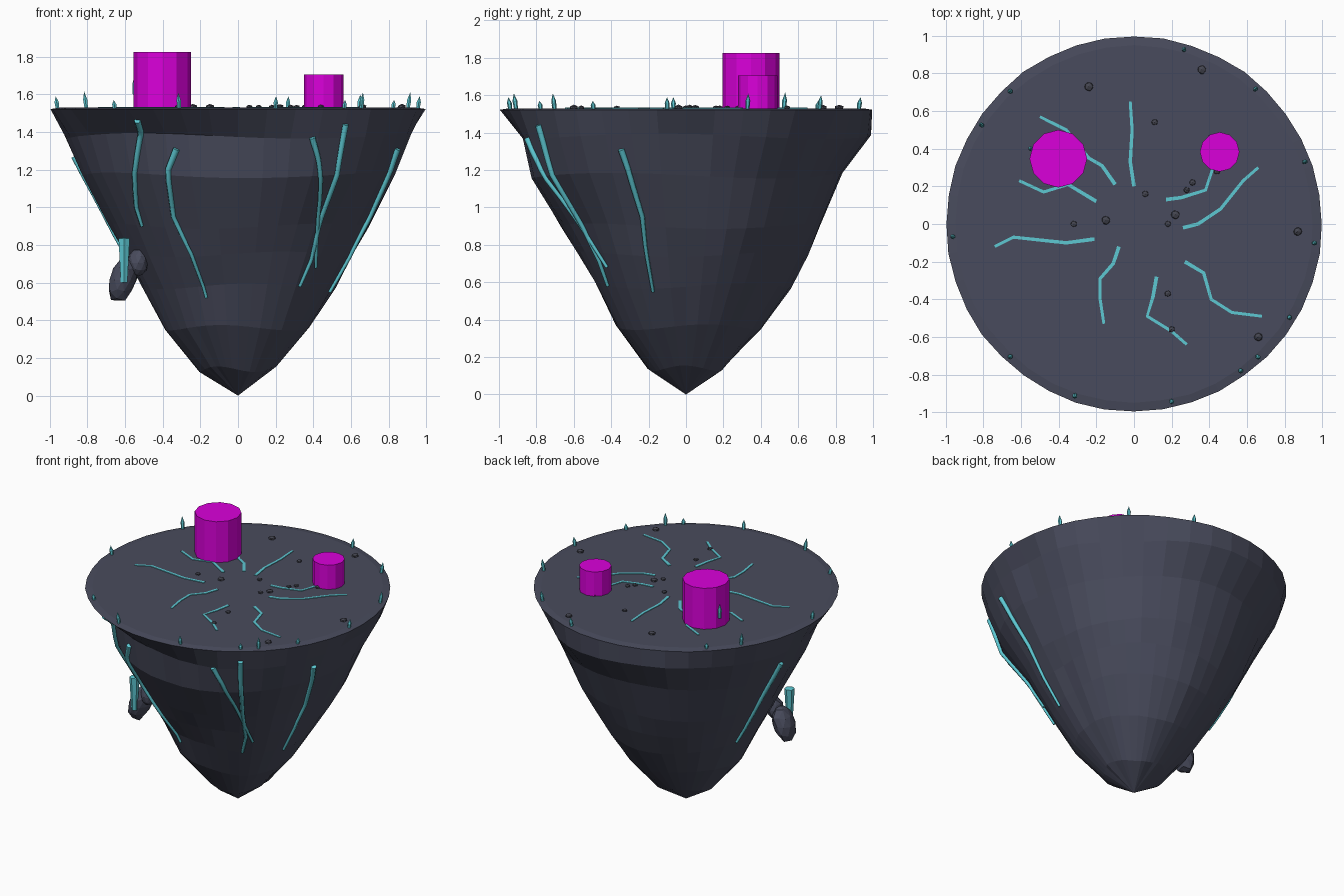
import bpy, bmesh, math, random
from mathutils import Vector
from mathutils.bvhtree import BVHTree

random.seed(4)
cube = bpy.data.objects.get("Cube")
if cube:
    bpy.data.objects.remove(cube, do_unlink=True)


def material(name, color):
    mat = bpy.data.materials.new(name)
    mat.use_nodes = True
    rgba = (*color, 1)
    mat.diffuse_color = rgba
    bsdf = mat.node_tree.nodes["Principled BSDF"]
    bsdf.inputs["Base Color"].default_value = rgba
    bsdf.inputs["Roughness"].default_value = .8
    return mat


STONE = material("slate stone", (.066, .071, .109))
PEBBLE = material("dark pebble", (.058, .06, .08))
TEAL = material("teal crystal", (.11, .58, .65))
MAGENTA = material("magenta", (.7, 0, .7))
TOP = 1.53


def finish(name, bm, mat):
    bmesh.ops.recalc_face_normals(bm, faces=bm.faces)
    mesh = bpy.data.meshes.new(name)
    bm.to_mesh(mesh)
    bm.free()
    mesh.materials.append(mat)
    obj = bpy.data.objects.new(name, mesh)
    bpy.context.collection.objects.link(obj)
    return obj


def bump(angle, center, width):
    off = (math.degrees(angle) - center) / width
    return math.exp(-off * off / 2)


def island():
    # Each ring: height, mean radius, extra radius toward the back, ridge, notch
    rings = [(TOP, .95, 0, 0, 0), (1.522, .997, 0, 0, 0), (1.38, .915, .075, .095, .06),
             (1.17, .82, .02, .075, .02), (.9, .685, .04, .055, 0),
             (.75, .605, .045, .055, 0), (.58, .51, .045, .05, 0),
             (.36, .385, .01, .01, 0), (.14, .2, 0, 0, 0)]
    sides = 40
    bm = bmesh.new()
    loops = []
    for level, (z, radius, lean, ridge, notch) in enumerate(rings):
        rough = .006 if level > 1 else .003
        loop = []
        for i in range(sides):
            a = math.tau * i / sides
            # Broad ridge on the front left flank, small notch at the back left
            r = radius + lean * math.sin(a)
            r += ridge * bump(a, 312, 26) - notch * bump(a, 50, 12)
            r += random.uniform(-rough, rough)
            height = z
            if level > 1:
                height += .015 * math.sin(3 * a + level)
            loop.append(bm.verts.new((r * math.cos(a), r * math.sin(a), height)))
        loops.append(loop)
    bm.faces.new(loops[0])
    for upper, lower in zip(loops, loops[1:]):
        for i in range(sides):
            j = (i + 1) % sides
            bm.faces.new((upper[i], upper[j], lower[j], lower[i]))
    tip = bm.verts.new((0, 0, 0))
    for i in range(sides):
        bm.faces.new((loops[-1][i], loops[-1][(i + 1) % sides], tip))
    surface = BVHTree.FromBMesh(bm)
    finish("floating_island", bm, STONE)
    return surface


def pillar(name, x, y, radius, height):
    bm = bmesh.new()
    bmesh.ops.create_cone(bm, cap_ends=True, segments=12, radius1=radius,
                          radius2=radius, depth=height)
    bmesh.ops.translate(bm, verts=bm.verts, vec=(x, y, TOP + height / 2))
    finish(name, bm, MAGENTA)


def top_vein(path):
    # Thin flat ribbon that narrows outward
    bm = bmesh.new()
    points = [Vector(p) for p in path]
    pairs = []
    for i, p in enumerate(points):
        along = points[min(i + 1, len(points) - 1)] - points[max(i - 1, 0)]
        side = Vector((-along.y, along.x)).normalized() * (.01 - .003 * i / len(points))
        pairs.append([bm.verts.new((*q, TOP + .004)) for q in (p + side, p - side)])
    for (a, b), (c, d) in zip(pairs, pairs[1:]):
        bm.faces.new((a, b, d, c))
    made = bmesh.ops.extrude_face_region(bm, geom=bm.faces[:])["geom"]
    lower = [v for v in made if isinstance(v, bmesh.types.BMVert)]
    bmesh.ops.translate(bm, verts=lower, vec=(0, 0, -.006))
    finish("top_vein", bm, TEAL)


def side_vein(path, surface):
    # Tapered tube laid onto the flank
    points = []
    for p, q in zip(path, path[1:]):
        points += [Vector(p).lerp(Vector(q), i / 4) for i in range(4)]
    points.append(Vector(path[-1]))
    curve = bpy.data.curves.new("side_vein", "CURVE")
    curve.dimensions = "3D"
    curve.bevel_depth = 1
    curve.bevel_resolution = 1
    curve.use_fill_caps = True
    spline = curve.splines.new("POLY")
    spline.points.add(len(points) - 1)
    for i, p in enumerate(points):
        out = Vector((p.x, p.y, 0)).normalized()
        hit = surface.ray_cast(out * 2 + Vector((0, 0, p.z)), -out)[0]
        spline.points[i].co = (*(hit + out * .008), 1)
        spline.points[i].radius = .018 - .009 * i / (len(points) - 1)
    obj = bpy.data.objects.new("side_vein", curve)
    bpy.context.collection.objects.link(obj)
    curve.materials.append(TEAL)
    bpy.ops.object.select_all(action="DESELECT")
    obj.select_set(True)
    bpy.context.view_layer.objects.active = obj
    bpy.ops.object.convert(target="MESH")


def crystal(name, base, radius, height, shoulder=.55, foot=.8, tilt=(0, 0)):
    # Hexagonal shaft with a pointed end
    bm = bmesh.new()
    shaft = height * shoulder
    bmesh.ops.create_cone(bm, cap_ends=True, segments=6, radius1=radius * foot,
                          radius2=radius, depth=shaft)
    bmesh.ops.translate(bm, verts=bm.verts, vec=(0, 0, shaft / 2))
    cap = max(bm.faces, key=lambda f: f.calc_center_median().z)
    tip = bmesh.ops.poke(bm, faces=[cap])["verts"][0]
    tip.co.z = height
    for v in bm.verts:
        v.co += Vector((tilt[0] * v.co.z, tilt[1] * v.co.z, 0)) + Vector(base)
    finish(name, bm, TEAL)


def rock(name, center, size, mat, shear=0):
    bm = bmesh.new()
    bmesh.ops.create_icosphere(bm, subdivisions=2 if size[0] > .04 else 1, radius=1)
    for v in bm.verts:
        v.co *= random.uniform(.92, 1.08)
        v.co = Vector([c * s for c, s in zip(v.co, size)])
        v.co.x += v.co.z * shear
        v.co += Vector(center)
    finish(name, bm, mat)


surface = island()
pillar("large_pillar", -.402, .347, .153, .295)
pillar("small_pillar", .455, .383, .105, .175)

# Glowing veins across the flat top, from the middle outward
top_veins = [
    [(-.1, .21), (-.17, .31), (-.24, .35), (-.36, .5), (-.5, .57)],
    [(0, .2), (-.02, .33), (-.01, .5), (-.02, .65)],
    [(.26, -.02), (.34, 0), (.46, .08), (.58, .23), (.66, .3)],
    [(.17, .13), (.25, .14), (.38, .18), (.42, .3)],
    [(-.2, .12), (-.35, .21), (-.48, .17), (-.61, .23)],
    [(-.21, -.08), (-.36, -.1), (-.64, -.07), (-.74, -.12)],
    [(-.08, -.12), (-.11, -.21), (-.18, -.29), (-.18, -.4), (-.16, -.53)],
    [(.12, -.28), (.1, -.39), (.07, -.49), (.2, -.57), (.28, -.64)],
    [(.27, -.2), (.37, -.26), (.41, -.4), (.52, -.47), (.68, -.49)],
]
for path in top_veins:
    top_vein(path)

# Veins running down the flanks
side_veins = [
    [(-.54, -.77, 1.46), (-.53, -.68, 1.36), (-.54, -.47, 1), (-.5, -.42, .9)],
    [(-.33, -.78, 1.31), (-.37, -.73, 1.2), (-.34, -.59, .95), (-.24, -.51, .75), (-.17, -.42, .52)],
    [(.4, -.86, 1.37), (.43, -.8, 1.25), (.43, -.66, 1.05), (.41, -.42, .68)],
    [(.58, -.8, 1.44), (.54, -.74, 1.25), (.45, -.59, .95), (.4, -.48, .72), (.33, -.42, .58)],
    [(.88, -.36, 1.31), (.84, -.32, 1.2), (.69, -.23, .95), (.6, -.21, .8), (.47, -.17, .55)],
    [(-.86, .16, 1.27), (-.67, .17, .86), (-.54, .16, .6)],
]
for path in side_veins:
    side_vein(path, surface)

# Crystals around the rim: angle and height
rim = [(20, .08), (48, .07), (74, .06), (133, .04), (147, .085), (184, .06), (227, .04),
       (251, .08), (282, .06), (306, .04), (313, .08), (329, .04), (354, .06)]
for degrees, height in rim:
    a = math.radians(degrees)
    x, y = math.cos(a), math.sin(a)
    crystal("rim_crystal", (.96 * x, .96 * y, TOP - .01), .013, height + .01,
            tilt=(.15 * x, .15 * y))
crystal("pillar_crystal", (-.55, .4, 1.6), .013, .1)

# Pebbles scattered on the top
pebbles = [(-.24, .73), (.36, .82), (.11, .54), (-.32, 0), (-.15, .02), (.06, .16),
           (.18, 0), (.22, .05), (.28, .18), (.31, .22), (.87, -.04), (.18, -.37),
           (.2, -.56), (.66, -.6), (.41, .46), (.44, .28)]
for x, y in pebbles:
    large = (x, y) in ((-.24, .73), (.36, .82), (-.15, .02), (.22, .05), (.87, -.04), (.66, -.6))
    s = .025 if large else .018
    rock("pebble", (x, y, TOP + .004), (s, s, s * .6), PEBBLE)

# Rock outcrop with a crystal shaft on the right flank
rock("large_outcrop", (-.612, -.24, .615), (.075, .085, .12), STONE, .2)
rock("small_outcrop", (-.53, -.25, .705), (.055, .065, .075), STONE)
crystal("outcrop_crystal", (-.605, -.315, .6), .034, .24, shoulder=.98, foot=.6)
